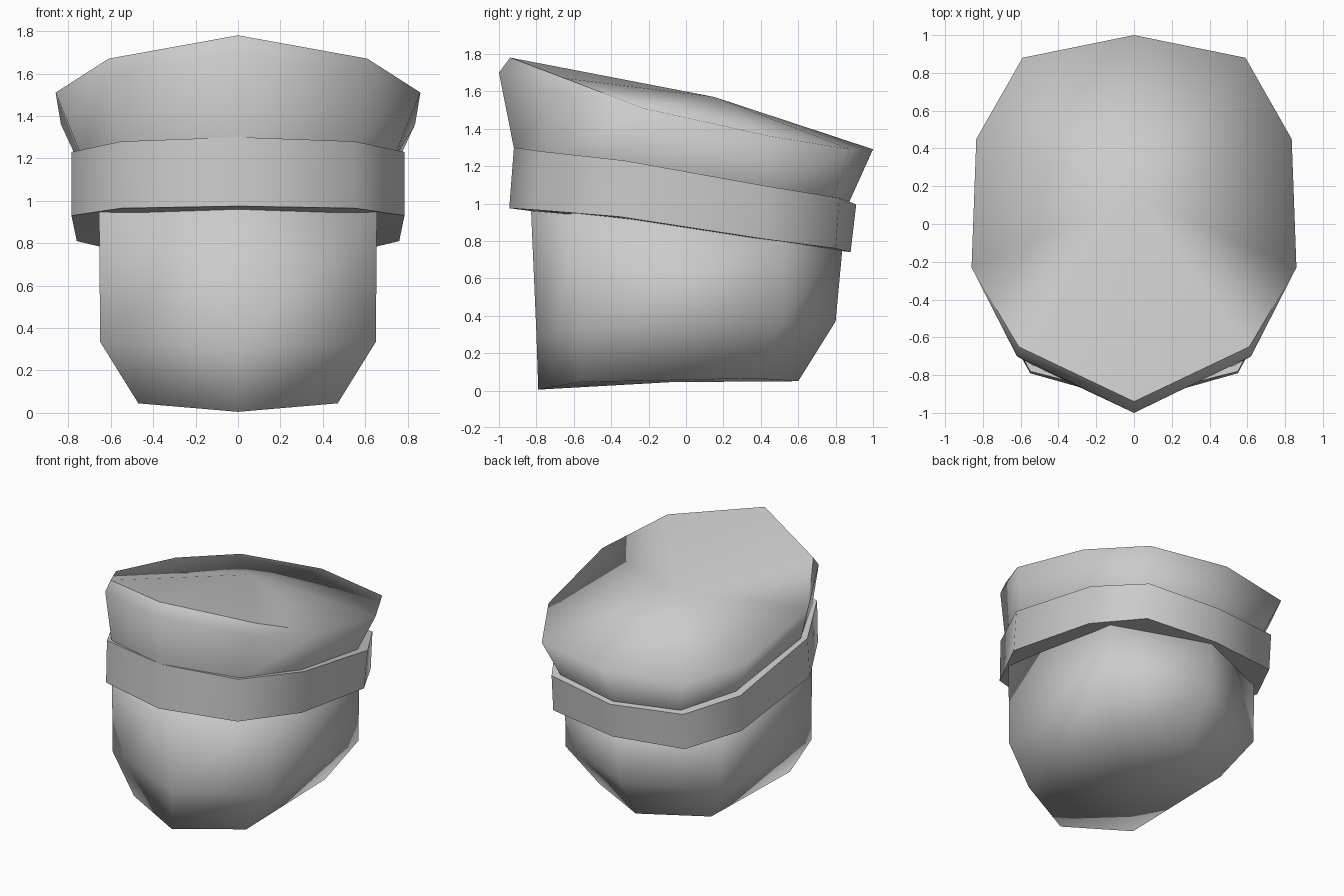
import bpy, bmesh

cube = bpy.data.objects.get("Cube")
if cube:
    bpy.data.objects.remove(cube, do_unlink=True)

grey = bpy.data.materials.new("plain grey")
grey.use_nodes = True
grey.diffuse_color = (0.6, 0.6, 0.6, 1)
grey.node_tree.nodes["Principled BSDF"].inputs["Base Color"].default_value = grey.diffuse_color


def mirrored_ring(half):
    """Close a half outline, given from front centre to back centre."""
    return half + [(-x, y, z) for x, y, z in half[-2:0:-1]]


def loft(name, halves, bottom, top, sharp_rims):
    """Bridge mirrored rings from bottom to top and fan the ends to a centre."""
    bm = bmesh.new()
    rings = [[bm.verts.new(p) for p in mirrored_ring(h)] for h in halves]
    n = len(rings[0])
    for low, high in zip(rings, rings[1:]):
        for i in range(n):
            j = (i + 1) % n
            bm.faces.new((low[i], low[j], high[j], high[i]))
    for ring, centre in ((rings[0], bottom), (rings[-1], top)):
        c = bm.verts.new(centre)
        for i in range(n):
            j = (i + 1) % n
            bm.faces.new((ring[i], ring[j], c))
            if sharp_rims:
                bm.edges.get((ring[i], ring[j])).smooth = False
    bmesh.ops.remove_doubles(bm, verts=bm.verts, dist=0.0005)
    bmesh.ops.recalc_face_normals(bm, faces=bm.faces)
    for f in bm.faces:
        f.smooth = True
    mesh = bpy.data.meshes.new(name)
    bm.to_mesh(mesh)
    bm.free()
    mesh.materials.append(grey)
    obj = bpy.data.objects.new(name, mesh)
    bpy.context.collection.objects.link(obj)
    return obj


# Head: tapered block with a pointed chin, smooth all over
loft("head", [
    [(0, -.79, .005), (.47, -.57, .045), (.47, .37, .065), (0, .60, .05)],
    [(0, -.80, .31), (.65, -.57, .335), (.65, .51, .35), (0, .80, .37)],
    [(0, -.83, 1.0), (.655, -.57, .97), (.65, .52, .84), (0, .84, .80)],
], (0, -.08, .045), (0, 0, .92), False)

# Cap band: tilted ring wider than the head
loft("cap_band", [
    [(0, -.945, .975), (.55, -.79, .965), (.785, -.36, .93),
     (.76, .42, .81), (.55, .80, .76), (0, .88, .74)],
    [(0, -.92, 1.30), (.55, -.78, 1.28), (.785, -.33, 1.23),
     (.77, .45, 1.09), (.55, .82, 1.03), (0, .91, .995)],
], (0, 0, .85), (0, 0, 1.145), True)

# Cap crown: flares upward, with a bevelled lip at the front
rim = [(0, -.94, 1.78), (.61, -.65, 1.67), (.86, -.23, 1.51),
       (.835, .45, 1.36), (.59, .88, 1.29), (0, 1.0, 1.29)]
lip = [(0, -1.0, 1.70), (.62, -.70, 1.60)] + rim[2:]
loft("cap_crown", [
    [(0, -.915, 1.27), (.53, -.75, 1.25), (.73, -.32, 1.19),
     (.69, .41, 1.05), (.49, .77, 1.0), (0, .86, .98)],
    lip, rim,
], (0, 0, 1.10), (0, .15, 1.57), True)
